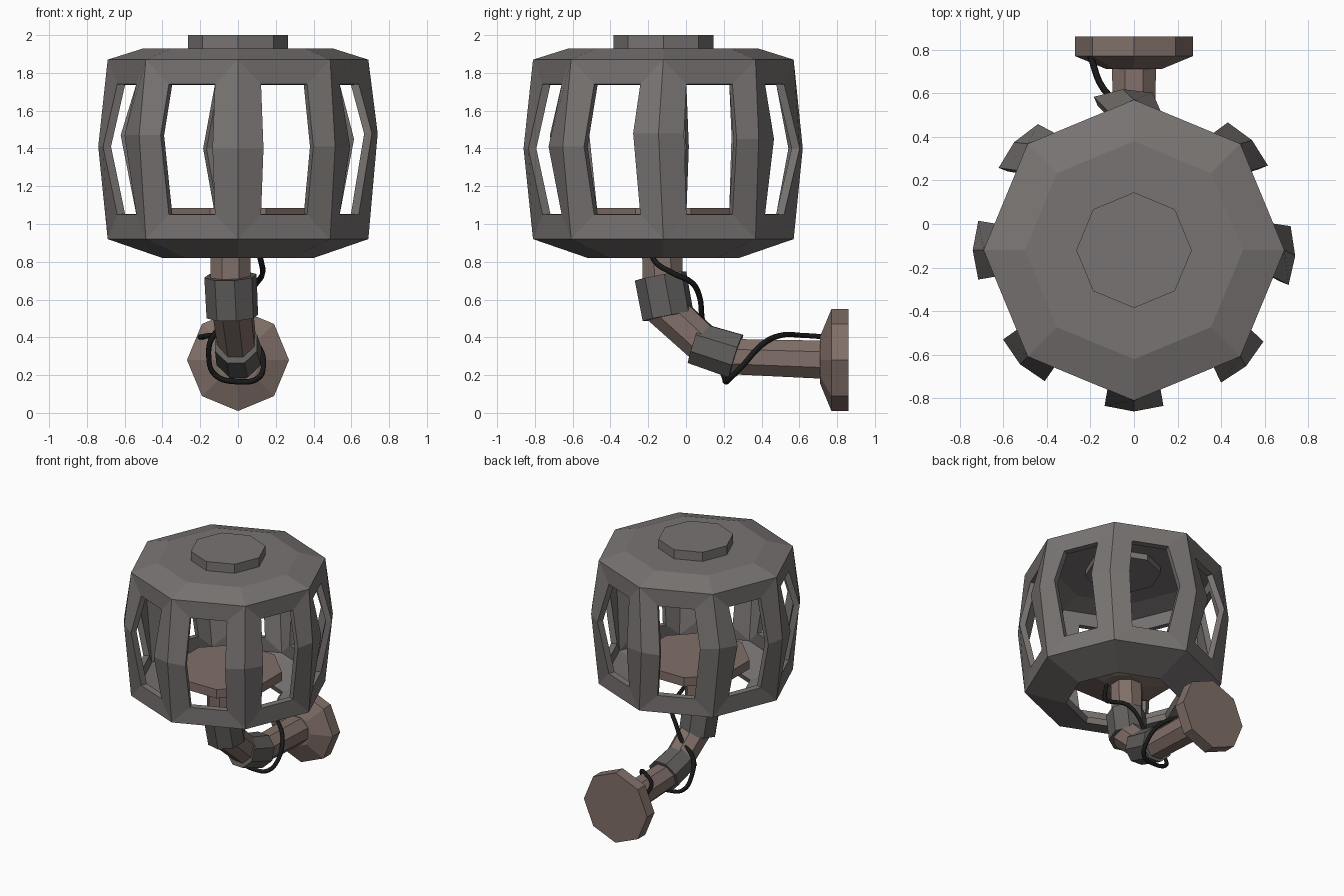
import bpy, bmesh
from math import radians, sin, cos, pi
from mathutils import Vector

if "Cube" in bpy.data.objects:
    bpy.data.objects.remove(bpy.data.objects["Cube"])

CY = -0.12  # lantern axis in y


def material(name, c):
    m = bpy.data.materials.new(name)
    m.diffuse_color = (*c, 1)
    m.use_nodes = True
    m.node_tree.nodes["Principled BSDF"].inputs["Base Color"].default_value = m.diffuse_color
    return m


GREY = material("iron", (0.19, 0.175, 0.17))
DARK = material("dark_iron", (0.12, 0.115, 0.11))
BROWN = material("rusty_brown", (0.22, 0.16, 0.14))
BLACK = material("black_rubber", (0.01, 0.01, 0.01))


def finish(name, bm, mat):
    bmesh.ops.recalc_face_normals(bm, faces=bm.faces)
    me = bpy.data.meshes.new(name)
    bm.to_mesh(me)
    bm.free()
    ob = bpy.data.objects.new(name, me)
    bpy.context.collection.objects.link(ob)
    me.materials.append(mat)
    return ob


def prism(name, start, end, profile, mat, offset=0.0, sides=8):
    """Faceted solid along start->end; profile = (fraction, radius) pairs."""
    a, b = Vector(start), Vector(end)
    q = (b - a).to_track_quat('Z', 'Y')
    bm = bmesh.new()
    rings = []
    for f, r in profile:
        rings.append([bm.verts.new(a.lerp(b, f) + q @ Vector((
            r * cos(2 * pi * i / sides + offset), r * sin(2 * pi * i / sides + offset), 0)))
            for i in range(sides)])
    for lo, hi in zip(rings, rings[1:]):
        for i in range(sides):
            j = (i + 1) % sides
            bm.faces.new((lo[i], lo[j], hi[j], hi[i]))
    bm.faces.new(rings[0][::-1])
    bm.faces.new(rings[-1])
    return finish(name, bm, mat)


# Lantern cage: octagonal shell, inset windows, posts bulging at mid height
def cage():
    twist = [-2, -2, 4, 3, 0, 0, 0, -1]
    mid_z = [1.48, 1.45, 1.40, 1.47, 1.41, 1.47, 1.40, 1.41]
    bm = bmesh.new()

    def polar(r, deg, z):
        a = radians(deg)
        return Vector((r * cos(a), r * sin(a) + CY, z))

    def ring(r, z):
        return [bm.verts.new(polar(r, 45 * k, z)) for k in range(8)]

    floor, base, top, cap = ring(0.40, 0.82), ring(0.69, 0.92), ring(0.69, 1.87), ring(0.50, 1.93)
    mid = [bm.verts.new(polar(0.74, 45 * k + twist[k], mid_z[k])) for k in range(8)]
    for k in range(8):
        n = (k + 1) % 8
        c0, c1 = polar(0.69, 45 * k, 0), polar(0.69, 45 * k + 45, 0)

        def corner(t, z):
            p = c0.lerp(c1, t)
            return bm.verts.new((p.x, p.y, z))
        l0, r0, l1, r1 = corner(.25, 1.05), corner(.75, 1.05), corner(.25, 1.74), corner(.75, 1.74)
        lm = bm.verts.new(polar(0.727, 45 * k + twist[k] + 10.7, mid_z[k]))
        rm = bm.verts.new(polar(0.727, 45 * n + twist[n] - 10.7, mid_z[n]))
        for f in ((floor[k], floor[n], base[n], base[k]), (base[k], base[n], r0, l0),
                  (l1, r1, top[n], top[k]), (top[k], top[n], cap[n], cap[k]),
                  (base[k], l0, lm, mid[k]), (mid[k], lm, l1, top[k]),
                  (r0, base[n], mid[n], rm), (rm, mid[n], top[n], r1)):
            bm.faces.new(f)
    bm.faces.new(cap)
    ob = finish("lantern_cage", bm, GREY)
    s = ob.modifiers.new("thickness", 'SOLIDIFY')
    s.thickness = 0.045
    s.offset = -1


cage()
prism("top_knob", (0, CY, 1.84), (0, CY, 2.0), [(0, .265), (1, .265)], GREY)

# Lamp plate inside the cage
H = pi / 8
prism("lamp_plate", (0, CY, 0.95), (0, CY, 1.085), [(0, .14), (.5, .385), (1, .385)], BROWN, H)

# Bent arm: three tubes and two collars
prism("stem", (-.04, -.13, 1.0), (-.04, -.12, .60), [(0, .115), (1, .115)], BROWN, H)
prism("upper_collar", (-.04, -.135, .725), (-.03, -.095, .51), [(0, .14), (1, .138)], DARK, H)
prism("middle_tube", (-.03, -.12, .56), (0, .14, .32), [(0, .112), (1, .105)], BROWN, H)
prism("lower_collar", (-.01, .045, .37), (.005, .265, .30), [(0, .12), (1, .128)], DARK, H)
prism("lower_tube", (0, .18, .30), (0, .78, .28), [(0, .1), (1, .11)], BROWN, H)

# Wall flange
prism("wall_flange", (0, .71, .28), (0, .86, .28), [(0, .125), (.4, .27), (1, .27)], BROWN)

# Cable wound round the arm
path = [(-.2, .77, .40), (-.14, .62, .41), (0, .5, .41), (.1, .4, .36), (.135, .3, .25),
        (.10, .23, .18), (0, .21, .165), (-.12, .2, .2), (-.155, .15, .3), (-.13, .1, .41),
        (-.03, .085, .5), (.04, .07, .62), (.1, .03, .69), (.13, -.07, .74),
        (.12, -.17, .81), (.08, -.2, .97)]
cu = bpy.data.curves.new("cable", 'CURVE')
cu.dimensions = '3D'
cu.bevel_depth = 0.015
cu.bevel_resolution = 1
cu.resolution_u = 5
cu.use_fill_caps = True
sp = cu.splines.new('BEZIER')
sp.bezier_points.add(len(path) - 1)
for bp, p in zip(sp.bezier_points, path):
    bp.co = p
    bp.handle_left_type = bp.handle_right_type = 'AUTO'
cu.materials.append(BLACK)
bpy.context.collection.objects.link(bpy.data.objects.new("cable", cu))
